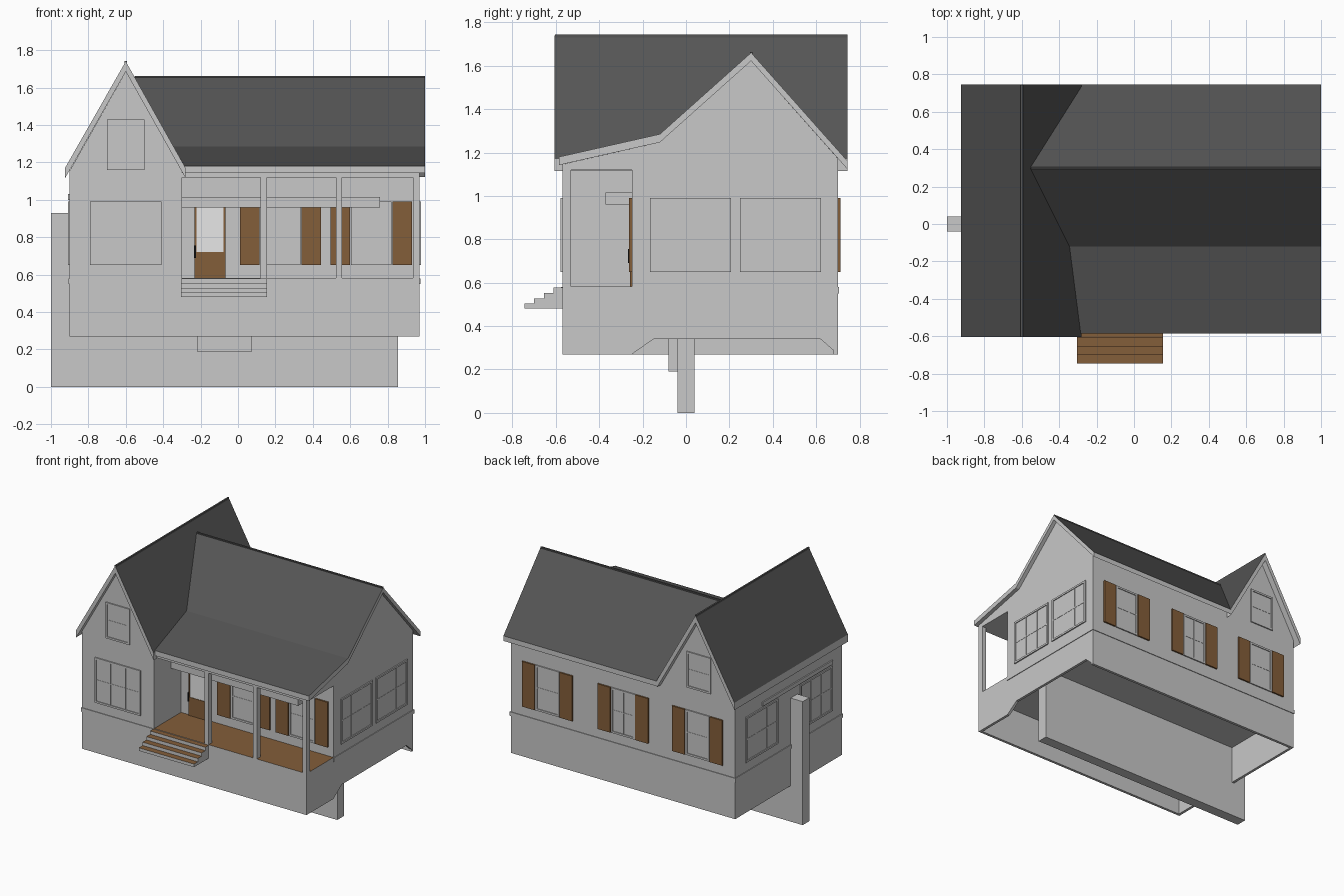
import bpy
import bmesh
from mathutils import Vector

cube = bpy.data.objects.get("Cube")
if cube:
    bpy.data.objects.remove(cube)


def material(name, rgb):
    m = bpy.data.materials.new(name)
    m.use_nodes = True
    m.diffuse_color = (*rgb, 1)
    m.node_tree.nodes["Principled BSDF"].inputs["Base Color"].default_value = (*rgb, 1)
    return m


GREY = material("wall_grey", (0.58, 0.58, 0.58))
BROWN = material("wood_brown", (0.23, 0.112, 0.042))
ROOF = material("roof_charcoal", (0.09, 0.09, 0.09))
WHITE = material("door_glass_white", (0.95, 0.95, 0.95))
BLACK = material("handle_black", (0.01, 0.01, 0.01))


def finish(name, bm, mat, top=None):
    """Make an object; faces that look up take the second colour."""
    bmesh.ops.recalc_face_normals(bm, faces=bm.faces)
    me = bpy.data.meshes.new(name)
    me.materials.append(mat)
    if top:
        me.materials.append(top)
        for f in bm.faces:
            f.material_index = int(f.normal.z > 0.2)
    bm.to_mesh(me)
    bm.free()
    ob = bpy.data.objects.new(name, me)
    bpy.context.collection.objects.link(ob)
    return ob


def boxes(name, specs, mat, top=None):
    """Each spec is x0, x1, y0, y1, z0, z1."""
    bm = bmesh.new()
    for s in specs:
        lo, hi = Vector(s[::2]), Vector(s[1::2])
        vs = bmesh.ops.create_cube(bm, size=1)["verts"]
        for v in vs:
            v.co = (lo + hi) / 2 + v.co * (hi - lo)
    return finish(name, bm, mat, top)


def prism(name, pts, axis, start, end, mat, top=None):
    """Extrude a profile along x or y; start may differ for each point."""
    starts = start if isinstance(start, list) else [start] * len(pts)

    def place(p, d):
        return (d, *p) if axis == "x" else (p[0], d, p[1])
    bm = bmesh.new()
    a = [bm.verts.new(place(p, s)) for p, s in zip(pts, starts)]
    b = [bm.verts.new(place(p, end)) for p in pts]
    bm.faces.new(a)
    bm.faces.new(b)
    for i in range(len(pts)):
        j = (i + 1) % len(pts)
        bm.faces.new((a[i], a[j], b[j], b[i]))
    return finish(name, bm, mat, top)


def on_wall(axis, wall, side, u0, u1, z0, z1, depth):
    """Box spec of a plate standing out from a wall."""
    d = sorted((wall, wall + side * depth))
    return (*d, u0, u1, z0, z1) if axis == "x" else (u0, u1, *d, z0, z1)


def window(name, axis, wall, side, u0, u1, z0=0.65, z1=0.99, panes=2, shutters=False):
    b = 0.014
    parts = [(u0, u1, z0, z1, 0.003)]
    parts += [(u, u + b, z0, z1, 0.009) for u in (u0, u1 - b)]
    parts += [(u0 + b, u1 - b, z, z + b, 0.009) for z in (z0, z1 - b)]
    for i in range(1, panes):
        u = u0 + (u1 - u0) * i / panes
        parts.append((u - b / 3, u + b / 3, z0 + b, z1 - b, 0.006))
    mid = (z0 + z1) / 2
    parts.append((u0 + b, u1 - b, mid - b / 3, mid + b / 3, 0.005))
    boxes(name, [on_wall(axis, wall, side, *p) for p in parts], GREY)
    if shutters:
        pair = [(u0 - 0.11, u0 - 0.005), (u1 + 0.005, u1 + 0.11)]
        boxes(name + "_shutters",
              [on_wall(axis, wall, side, *p, z0, z1, 0.012) for p in pair], BROWN)


# Main dimensions
L, R, F, B = -0.90, 0.97, -0.57, 0.70
INNER, PORCH, FLOOR = -0.30, -0.25, 0.58
BASE, T = 0.27, 0.02

# Hollow foundation with a notch in the end wall
boxes("foundation_walls", [
    (L, R, F, F + T, BASE, FLOOR),
    (L, R, B - T, B, BASE, FLOOR),
    (L, L + T, F + T, B - T, BASE, FLOOR)], GREY)
prism("foundation_end_wall", [
    (F, BASE), (PORCH, BASE), (-0.15, 0.34), (0.62, 0.34), (B, BASE),
    (B, FLOOR), (F, FLOOR)], "x", R - T, R, GREY)
boxes("floor_slab", [(L + T, R - T, F + T, B - T, 0.555, 0.575)], GREY)
E = 0.005
boxes("foundation_band", [
    (L - E, R + E, B, B + E, 0.55, FLOOR),
    (L - E, L, F, B, 0.55, FLOOR),
    (R, R + E, PORCH, B, 0.55, FLOOR),
    (L - E, INNER, F - E, F, 0.55, FLOOR)], GREY)

# Central support with upright post
prism("support_beam", [(-1, 0), (0.855, 0), (0.855, 0.56), (L, 0.56), (L, 0.93), (-1, 0.93)],
      "y", -0.04, 0.04, GREY)
boxes("support_block", [(-0.22, 0.075, -0.08, -0.04, 0.19, 0.56)], GREY)

# House bodies
prism("wing_body", [(L, FLOOR), (L, 1.155), (-0.6, 1.685), (INNER, 1.155), (INNER, FLOOR)],
      "y", F, B, GREY)
boxes("main_body", [(INNER, R, PORCH, B, FLOOR, 1.12)], GREY)
prism("main_attic", [(F, 1.12), (F, 1.145), (-0.12, 1.247), (0.30, 1.622), (B, 1.172), (B, 1.12)],
      "x", INNER, R, GREY)


# Roof slabs with dark tops and pale edges
def slab(name, pts, t, axis, start, end):
    under = [(u, z - t) for u, z in reversed(pts)]
    if isinstance(start, list):
        start = start + start[::-1]
    prism(name, pts + under, axis, start, end, GREY, ROOF)


slab("wing_roof", [(-0.925, 1.17), (-0.6, 1.74), (-0.28, 1.17)], 0.055, "y", -0.605, 0.745)
slab("main_roof", [(-0.585, 1.18), (-0.12, 1.285), (0.30, 1.66), (0.745, 1.16)], 0.038,
     "x", [-0.285, -0.345, -0.56, -0.285], 1.0)
boxes("ridge_caps", [(-0.606, -0.594, -0.604, 0.744, 1.725, 1.743),
                     (-0.55, 0.999, 0.294, 0.306, 1.648, 1.663)], ROOF)

# Porch
boxes("porch_floor", [(INNER, R, F, PORCH, 0.574, 0.582)], GREY, BROWN)
boxes("porch_posts", [(x, x + 0.034, F, F + 0.04, FLOOR, 1.13)
                      for x in (0.12, 0.523, R - 0.034)], GREY)
boxes("porch_hanging_beam", [(INNER, 0.76, -0.37, PORCH, 0.96, 1.015)], GREY)
boxes("porch_steps", [(-0.305, 0.155, -0.745 + 0.045 * i, F, 0.48, 0.503 + 0.025 * i)
                      for i in range(4)], GREY, BROWN)

# Front door
D0, D1 = -0.232, -0.068
door = [(D0, D1, FLOOR, 0.72, 0.009), (D0, D0 + 0.01, 0.72, 0.99, 0.009),
        (D1 - 0.01, D1, 0.72, 0.99, 0.009), (D0, D1, 0.98, 0.99, 0.009)]
boxes("front_door", [on_wall("y", PORCH, -1, *p) for p in door], BROWN)
boxes("door_glass", [on_wall("y", PORCH, -1, D0 + 0.01, D1 - 0.01, 0.72, 0.98, 0.005)], WHITE)
boxes("door_handle", [on_wall("y", PORCH, -1, D0 - 0.003, D0 + 0.007, 0.69, 0.755, 0.018)], BLACK)

# Windows
window("wing_front_window", "y", F, -1, -0.79, -0.41, panes=3)
for side, wall, label in ((-1, F, "front"), (1, B, "back")):
    window("attic_window_" + label, "y", wall, side, -0.70, -0.50, 1.16, 1.43, panes=1)
for i, u in enumerate((0.12, 0.605)):
    window(f"porch_window_{i + 1}", "y", PORCH, -1, u, u + 0.215, panes=1, shutters=True)
for i, u in enumerate((-0.69, -0.07, 0.56)):
    window(f"back_window_{i + 1}", "y", B, 1, u, u + 0.2, panes=2 if i == 1 else 1, shutters=True)
for i, u in enumerate((-0.165, 0.25)):
    window(f"left_window_{i + 1}", "x", R, 1, u, u + 0.372, panes=3)
for i, u in enumerate((-0.45, 0.2)):
    window(f"right_window_{i + 1}", "x", L, -1, u, u + 0.38, panes=3)
boxes("right_wall_ledge", [on_wall("x", L, -1, -0.45, 0.38, 1.0, 1.03, 0.009)], GREY)
